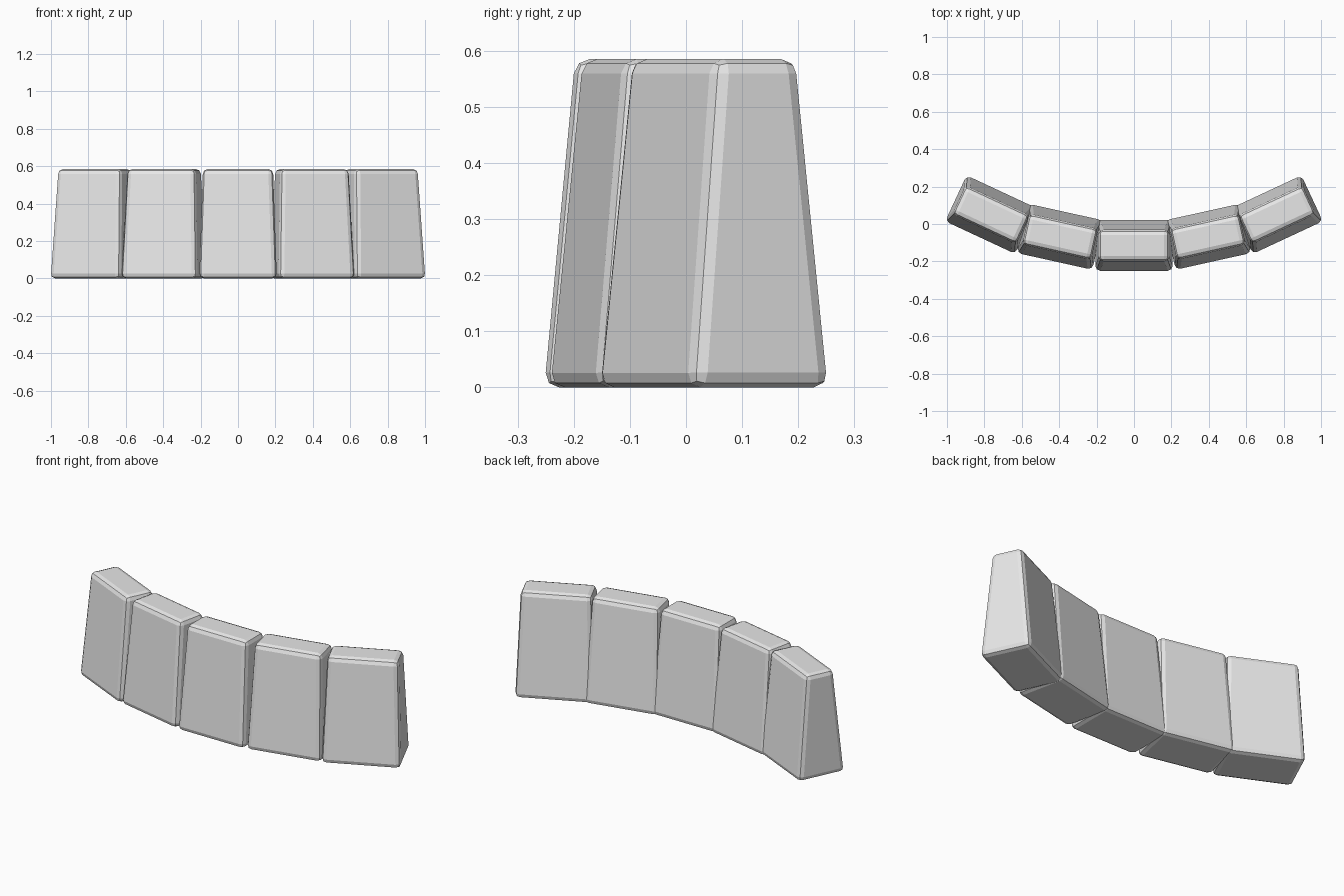
import bpy
import bmesh
import math

cube = bpy.data.objects.get("Cube")
if cube:
    bpy.data.objects.remove(cube, do_unlink=True)

# Single stone colour
stone = bpy.data.materials.new("light_grey_stone")
stone.use_nodes = True
grey = (0.8, 0.8, 0.8, 1.0)
stone.diffuse_color = grey
stone.node_tree.nodes["Principled BSDF"].inputs["Base Color"].default_value = grey

HEIGHT = 0.585
BASE_W, BASE_D = 0.415, 0.275
TOP_W, TOP_D = 0.375, 0.165


def tapered_block(name, x, y, degrees):
    """Block narrowing towards the top, with rounded edges."""
    bm = bmesh.new()
    bmesh.ops.create_cube(bm, size=1.0)
    for v in bm.verts:
        top = v.co.z > 0
        v.co.x *= TOP_W if top else BASE_W
        v.co.y *= TOP_D if top else BASE_D
        v.co.z = HEIGHT if top else 0.0
    mesh = bpy.data.meshes.new(name)
    bm.to_mesh(mesh)
    bm.free()
    mesh.materials.append(stone)

    block = bpy.data.objects.new(name, mesh)
    bpy.context.collection.objects.link(block)
    block.location = (x, y, 0.0)
    block.rotation_euler.z = math.radians(degrees)

    bevel = block.modifiers.new("worn_edges", "BEVEL")
    bevel.width = 0.026
    bevel.segments = 2
    bevel.limit_method = "NONE"
    return block


# Centre block, then mirrored pairs curving towards the back
tapered_block("centre_block", 0.0, -0.115, 0)
for side, sign in (("left", 1), ("right", -1)):
    tapered_block(side + "_inner_block", sign * 0.395, -0.068, sign * 12.5)
    tapered_block(side + "_outer_block", sign * 0.765, 0.05, sign * 25)
